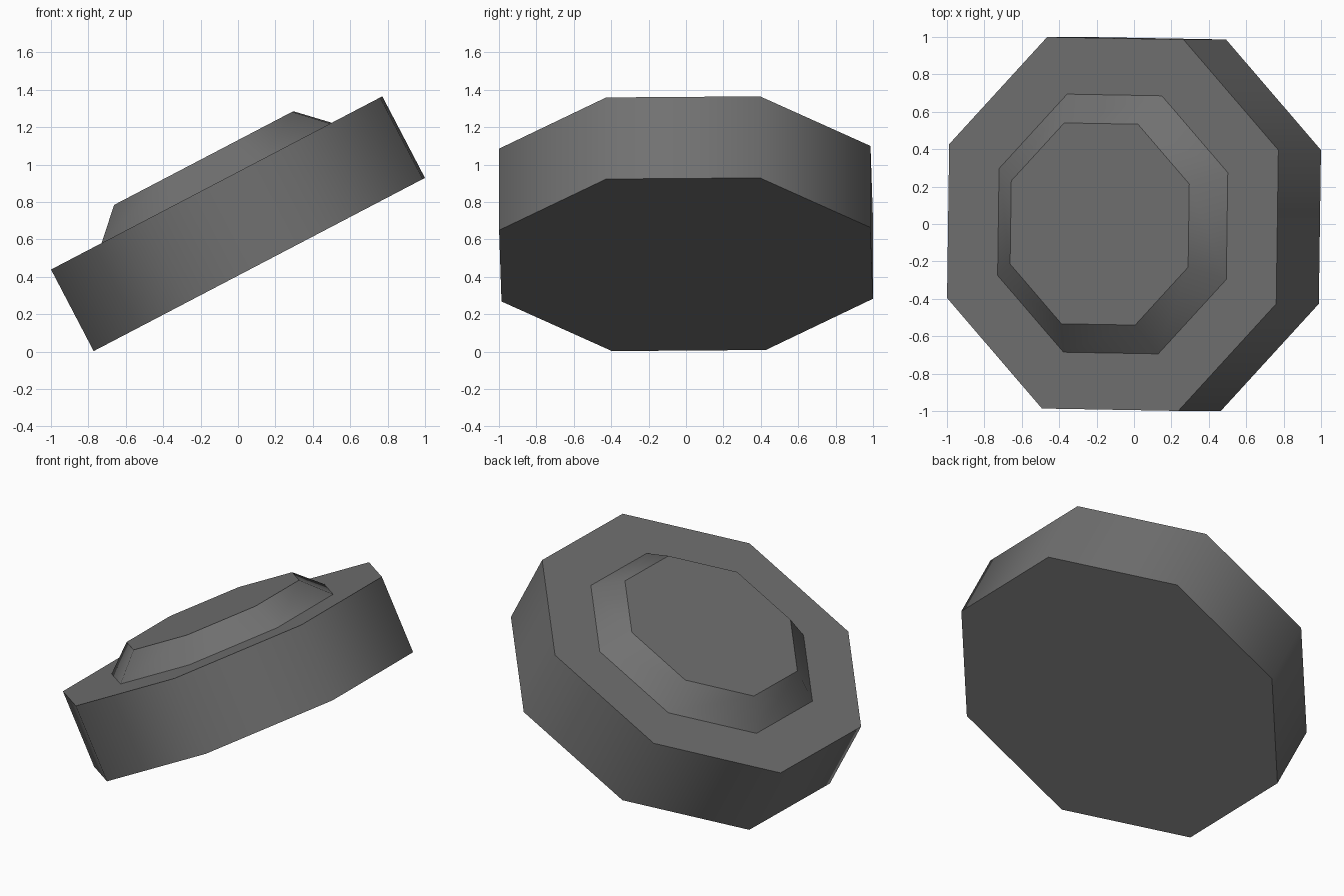
import bpy, bmesh, math
from mathutils import Matrix

if "Cube" in bpy.data.objects:
    bpy.data.objects.remove(bpy.data.objects["Cube"])

TILT = math.radians(27.6)
TWIST = math.radians(-0.9)
THICK = 0.492
SIDES = 8

grey = bpy.data.materials.new("dark_grey")
grey.diffuse_color = (0.165, 0.165, 0.165, 1)
grey.use_nodes = True
grey.node_tree.nodes["Principled BSDF"].inputs["Base Color"].default_value = grey.diffuse_color

# tilted frame whose origin is the centre of the underside
FRAME = Matrix.Translation((THICK * math.sin(TILT) / 2, 0, 0.4655)) @ Matrix.Rotation(-TILT, 4, 'Y')


def loft(name, rings, cap_start, cap_end):
    """Octagonal loft through (apothem, height) rings, smooth around, sharp between rings."""
    bm = bmesh.new()
    loops = []
    for apothem, h in rings:
        r = apothem / math.cos(math.pi / SIDES)
        angles = [TWIST + (i + 0.5) * 2 * math.pi / SIDES for i in range(SIDES)]
        loops.append([bm.verts.new((r * math.cos(a), r * math.sin(a), h)) for a in angles])
    for lo, hi in zip(loops, loops[1:]):
        for i in range(SIDES):
            j = (i + 1) % SIDES
            bm.faces.new((lo[i], lo[j], hi[j], hi[i]))
    if cap_start:
        bm.faces.new(loops[0][::-1])
    if cap_end:
        bm.faces.new(loops[-1])
    for f in bm.faces:
        f.smooth = True
    # ring edges are hard, edges running between rings are soft
    for loop in loops:
        for i in range(SIDES):
            bm.edges.get((loop[i], loop[(i + 1) % SIDES])).smooth = False
    bm.transform(FRAME)
    bm.normal_update()
    me = bpy.data.meshes.new(name)
    bm.to_mesh(me)
    bm.free()
    me.materials.append(grey)
    ob = bpy.data.objects.new(name, me)
    bpy.context.collection.objects.link(ob)
    # keep the flat annulus flat
    for p in me.polygons:
        if abs(p.normal.dot(FRAME.to_3x3().col[2])) > 0.99:
            p.use_smooth = False
    return ob


# thick disc with an open ring on top for the raised part
loft("base_disc", [(0.993, 0), (0.993, THICK), (0.69, THICK)], True, False)
# sloped raised centre
loft("raised_centre", [(0.69, THICK), (0.537, THICK + 0.15)], False, True)
